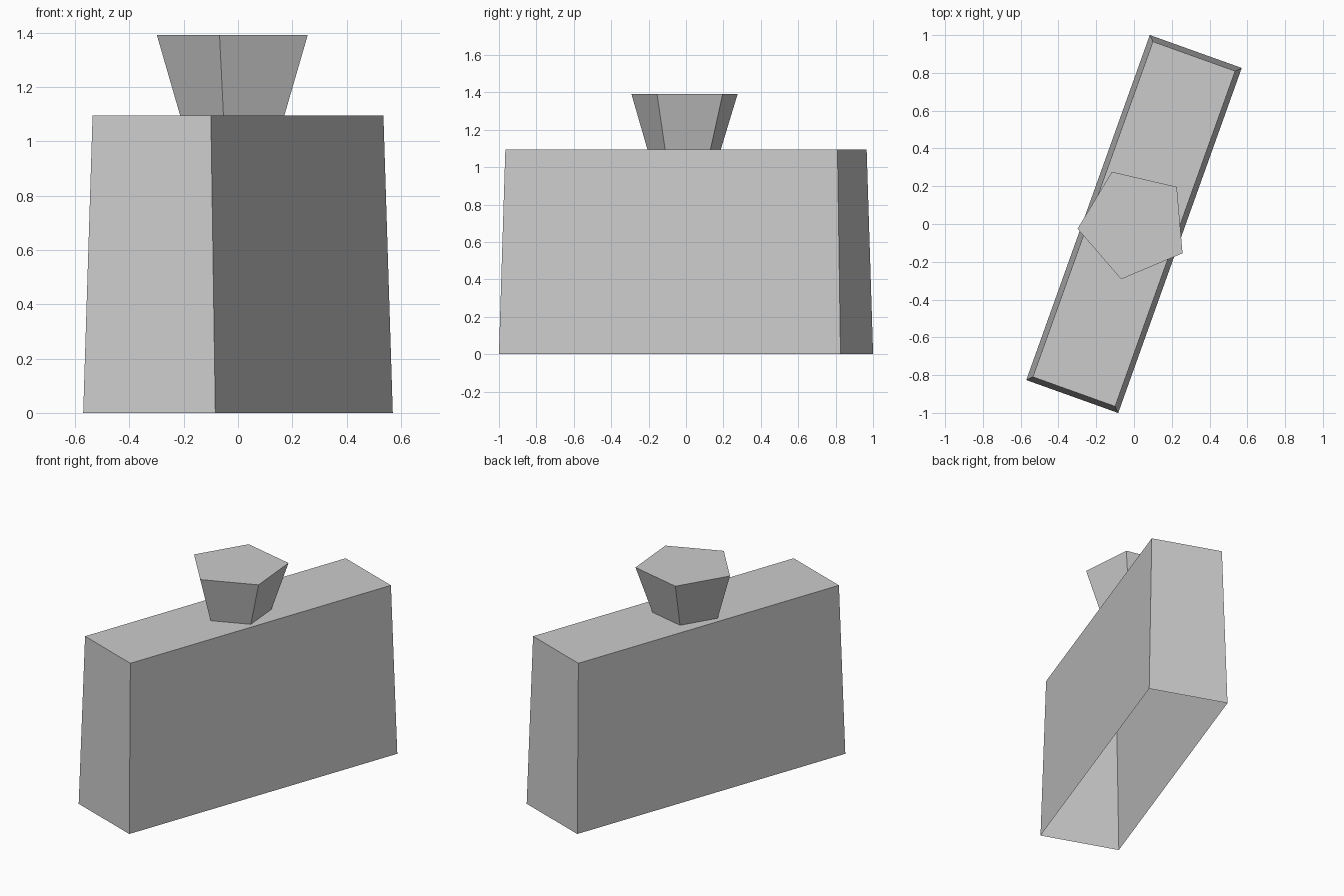
import bpy
import bmesh
from math import cos, sin, radians, tau
from mathutils import Matrix, Vector

cube = bpy.data.objects.get("Cube")
if cube:
    bpy.data.objects.remove(cube, do_unlink=True)

# Single plain grey
grey = bpy.data.materials.new("plain grey")
grey.use_nodes = True
colour = (0.6, 0.6, 0.6, 1)
grey.diffuse_color = colour
grey.node_tree.nodes["Principled BSDF"].inputs["Base Color"].default_value = colour


def rectangle(width, length, z):
    return [Vector((sx * width / 2, sy * length / 2, z))
            for sx, sy in ((-1, -1), (1, -1), (1, 1), (-1, 1))]


def polygon(sides, radius, z, offset=(0, 0)):
    return [Vector((offset[0] + radius * cos(tau * i / sides),
                    offset[1] + radius * sin(tau * i / sides), z))
            for i in range(sides)]


def open_frustum(name, lower, upper, angle):
    """Tapered walls with a top cap and no floor, turned about z."""
    bm = bmesh.new()
    low = [bm.verts.new(p) for p in lower]
    top = [bm.verts.new(p) for p in upper]
    n = len(low)
    for i in range(n):
        j = (i + 1) % n
        bm.faces.new((low[i], low[j], top[j], top[i]))
    bm.faces.new(top)
    bmesh.ops.transform(bm, matrix=Matrix.Rotation(radians(angle), 4, 'Z'), verts=bm.verts)
    mesh = bpy.data.meshes.new(name)
    bm.to_mesh(mesh)
    bm.free()
    mesh.materials.append(grey)
    obj = bpy.data.objects.new(name, mesh)
    bpy.context.collection.objects.link(obj)
    return obj


# Long slab body, slightly narrower at the top and open underneath
open_frustum("body", rectangle(0.517, 1.94, 0), rectangle(0.463, 1.886, 1.095), -19.7)

# Five-sided flaring block on top
open_frustum("top_block", polygon(5, 0.207, 1.095, (0.007, 0.004)),
             polygon(5, 0.3, 1.392), 184.9)
